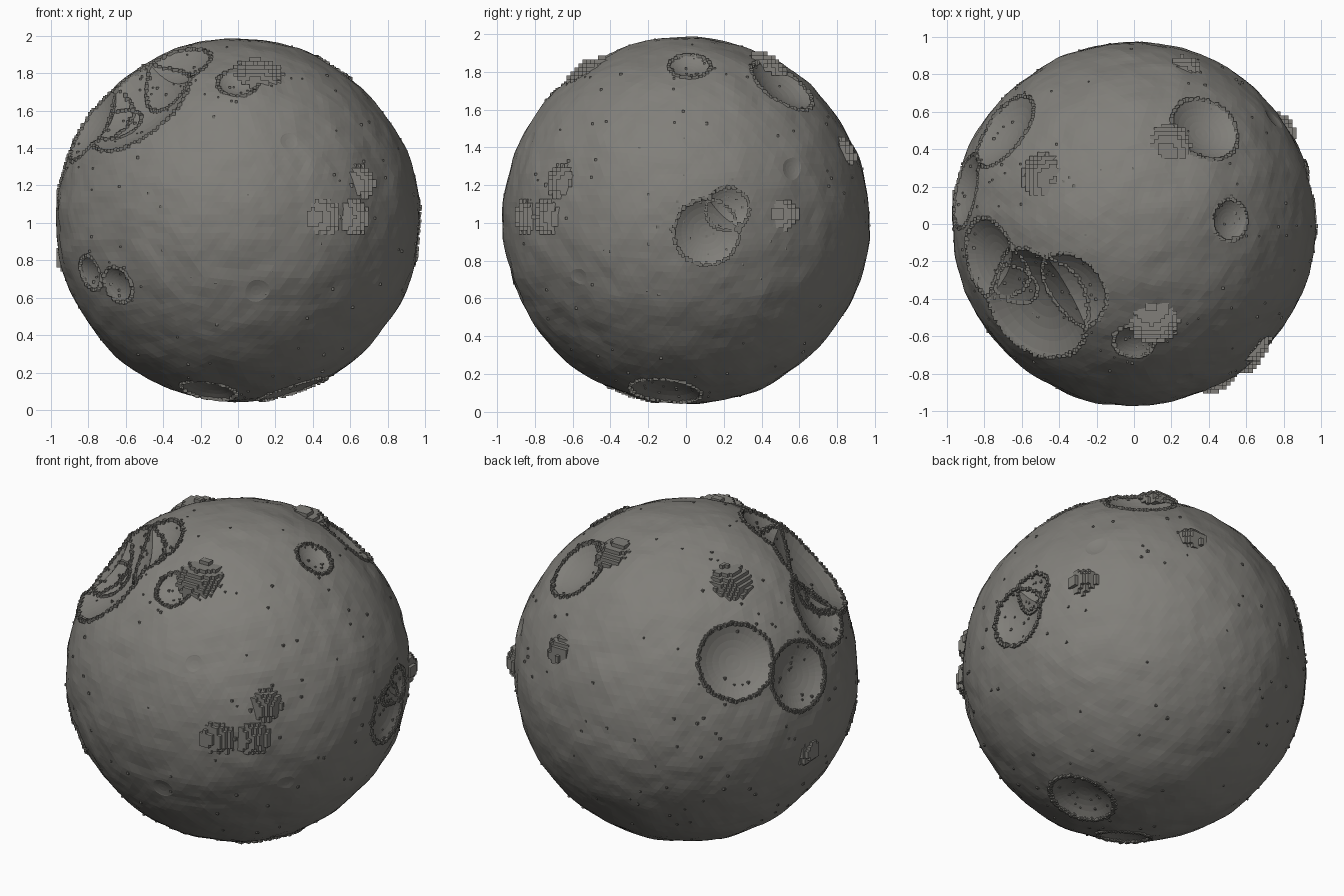
import bpy, bmesh, math, random
from mathutils import Vector, Matrix, noise
from mathutils.bvhtree import BVHTree

if "Cube" in bpy.data.objects:
    bpy.data.objects.remove(bpy.data.objects["Cube"])

random.seed(4)
R = 0.972
C = Vector((0, 0, 1.012))


def material(name, rgb):
    m = bpy.data.materials.new(name)
    m.diffuse_color = (*rgb, 1)
    m.use_nodes = True
    m.node_tree.nodes["Principled BSDF"].inputs["Base Color"].default_value = m.diffuse_color
    return m


grey = material("moon_grey", (0.22, 0.213, 0.195))
dark = material("rubble_grey", (0.17, 0.165, 0.15))


def make_object(name, bm, mat):
    mesh = bpy.data.meshes.new(name)
    bm.to_mesh(mesh)
    bm.free()
    mesh.materials.append(mat)
    ob = bpy.data.objects.new(name, mesh)
    bpy.context.collection.objects.link(ob)
    return ob


def box(bm, pos, size, rot=None):
    m = Matrix.Translation(pos)
    if rot:
        m = m @ rot
    bmesh.ops.create_cube(bm, size=1, matrix=m @ Matrix.Diagonal((*size, 1)))


# Craters: direction from the centre, rim radius
craters = [
    ((0.95, 0.11, -0.06), 0.175), ((0.93, 0.22, 0.06), 0.115),
    ((0.52, 0.02, 0.83), 0.11), ((0.39, 0.52, 0.73), 0.19),
    ((-0.71, 0.51, 0.43), 0.22), ((-0.91, 0.18, 0.27), 0.20),
    ((-0.56, -0.45, 0.66), 0.33), ((-0.36, -0.37, 0.82), 0.22),
    ((-0.79, -0.20, 0.53), 0.23), ((-0.70, -0.36, 0.57), 0.13),
    ((-0.645, -0.64, -0.345), 0.10), ((-0.79, -0.49, -0.28), 0.095),
    ((0.0, -0.63, 0.74), 0.11), ((0.30, -0.11, -0.92), 0.19),
    ((-0.16, -0.28, -0.91), 0.15),
]
# Shallow pits without rubble
pits = [((0.28, -0.83, 0.42), 0.06), ((0.73, -0.57, -0.3), 0.06),
        ((0.74, 0.56, 0.27), 0.05), ((0.1, -0.9, -0.38), 0.07)]

# Rocky body, slightly uneven
bm = bmesh.new()
bmesh.ops.create_icosphere(bm, subdivisions=6, radius=1)
for v in bm.verts:
    d = v.co.normalized()
    bump = 0.010 * noise.noise(d * 2.3) + 0.008 * noise.noise(d * 6 + Vector((5, 1, 2)))
    bump += 0.004 * noise.noise(d * 14)
    v.co = C + d * (R + bump)
body = make_object("moon_body", bm, grey)

# Bowl cutters sized from rim radius and depth
for i, (d, r) in enumerate(craters + pits):
    d = Vector(d).normalized()
    depth = r * (0.27 if i < len(craters) else 0.12)
    rho = (r * r + depth * depth) / (2 * depth)
    pos = C + d * (math.sqrt(R * R - r * r) - depth + rho)
    turn = d.to_track_quat('Z', 'Y').to_matrix().to_4x4()
    bm = bmesh.new()
    bmesh.ops.create_uvsphere(bm, u_segments=40, v_segments=32, radius=rho,
                              matrix=Matrix.Translation(pos) @ turn)
    cutter = make_object(f"crater_cutter_{i}", bm, grey)
    cutter.hide_render = True
    cutter.hide_set(True)
    mod = body.modifiers.new(f"crater_{i}", 'BOOLEAN')
    mod.operation = 'DIFFERENCE'
    mod.solver = 'EXACT'
    mod.object = cutter

# Bake the cuts and remove the cutters
dg = bpy.context.evaluated_depsgraph_get()
cut_mesh = bpy.data.meshes.new_from_object(body.evaluated_get(dg))
body.modifiers.clear()
body.data = cut_mesh
for ob in [o for o in bpy.data.objects if o.name.startswith("crater_cutter")]:
    bpy.data.objects.remove(ob)
bm = bmesh.new()
bm.from_mesh(cut_mesh)
tree = BVHTree.FromBMesh(bm)
bm.free()


def on_surface(d):
    hit = tree.ray_cast(C + d * 1.5, -d)[0]
    return hit if hit else C + d * R


# Rubble rings along the crater rims
bm = bmesh.new()
for d, r in craters:
    d = Vector(d).normalized()
    u = d.orthogonal().normalized()
    w = d.cross(u)
    n = int(2 * math.pi * r / 0.0175)
    for k in range(n):
        a = 2 * math.pi * (k + random.uniform(-0.4, 0.4)) / n
        q = r * random.uniform(0.98, 1.03)
        p = (d * math.sqrt(R * R - q * q) + (u * math.cos(a) + w * math.sin(a)) * q)
        s = [random.uniform(0.013, 0.023) for _ in range(3)]
        box(bm, on_surface(p.normalized()), s)
make_object("crater_rim_rubble", bm, dark)

# Loose pebbles, a few everywhere and more near the big craters
bm = bmesh.new()
for k in range(330):
    d = Vector([random.gauss(0, 1) for _ in range(3)]).normalized()
    if k % 2:
        c, r = random.choice(craters)
        d = (Vector(c).normalized() + d * r * random.uniform(0.4, 1.8)).normalized()
    s = random.uniform(0.008, 0.015)
    box(bm, on_surface(d), (s, s, s))
make_object("loose_pebbles", bm, dark)

# Stepped block mounds: direction, radius
mounds = [
    ((0.465, -0.855, 0.02), 0.105), ((0.625, -0.745, 0.02), 0.105),
    ((0.67, -0.68, 0.21), 0.095), ((0.115, -0.545, 0.81), 0.13),
    ((-0.51, 0.27, 0.79), 0.12), ((0.20, 0.44, 0.84), 0.11),
    ((0.28, 0.86, 0.37), 0.085), ((0.82, 0.53, 0.035), 0.085),
    ((-0.94, 0.13, -0.22), 0.08),
]
bm = bmesh.new()
step = 0.021
for d, r in mounds:
    d = Vector(d).normalized()
    base = C + d * R
    n = int(r / step) + 2
    filled = set()
    for i in range(-n, n + 1):
        for j in range(-n, n + 1):
            for k in range(-n, n + 1):
                o = Vector((i, j, k)) * step
                h = (base + o - C).length - R
                side = (o - d * o.dot(d)).length / r
                if -0.025 < h < 0.036 * (1 - side * side) and side < 1:
                    filled.add((i, j, k))
    for c in filled:
        box(bm, base + Vector(c) * step, (step, step, step))
make_object("block_mounds", bm, grey)
